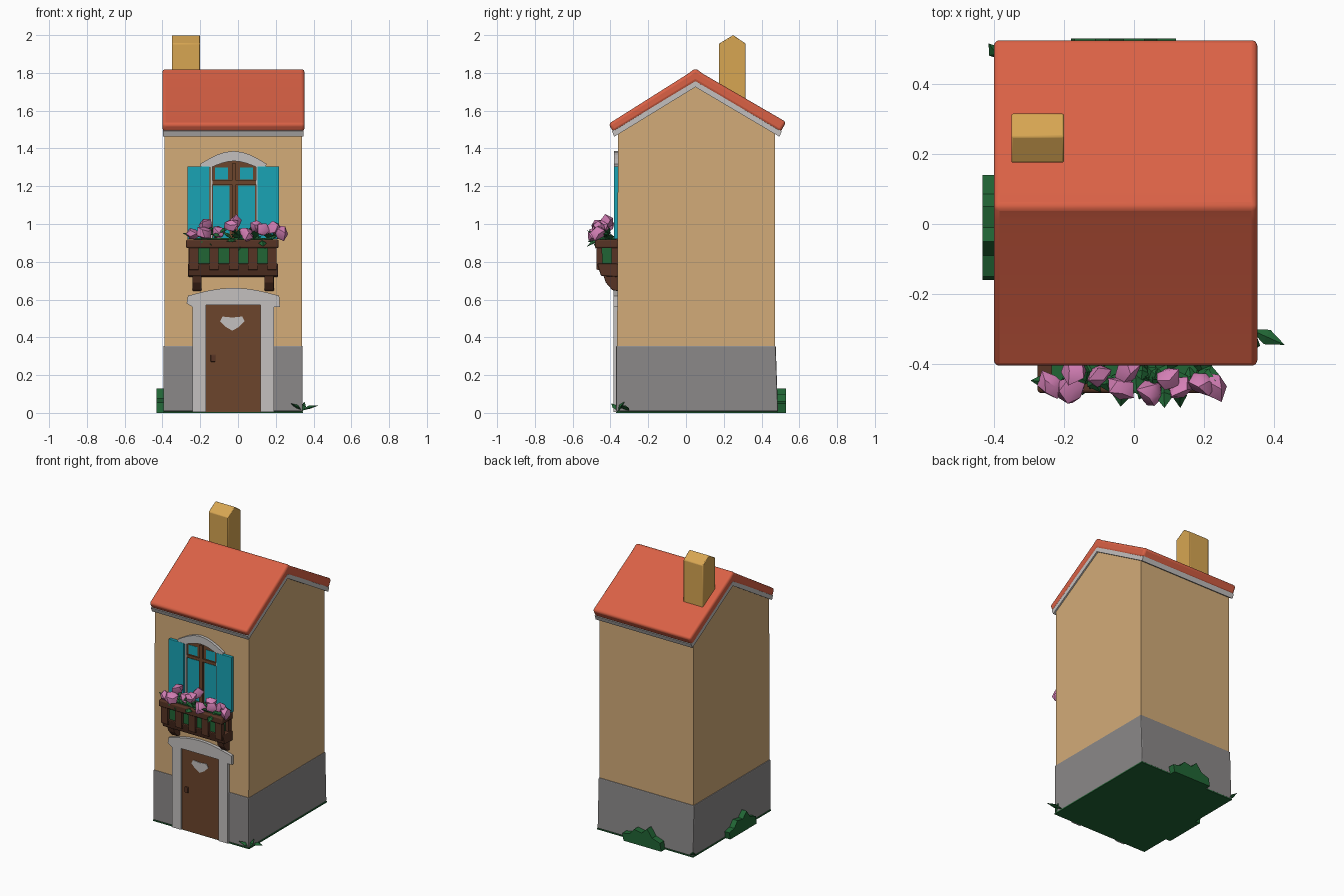
import bpy, bmesh, math, random
from mathutils import Vector, Matrix

if "Cube" in bpy.data.objects:
    bpy.data.objects.remove(bpy.data.objects["Cube"])

random.seed(4)


def mat(name, r, g, b):
    m = bpy.data.materials.new(name)
    m.diffuse_color = (r, g, b, 1)
    m.use_nodes = True
    m.node_tree.nodes["Principled BSDF"].inputs["Base Color"].default_value = m.diffuse_color
    return m


WALL = mat("tan plaster", 0.65, 0.41, 0.19)
ROOF = mat("red roof", 0.70, 0.12, 0.06)
STONE = mat("grey stone", 0.26, 0.25, 0.25)
PALE = mat("pale trim", 0.55, 0.53, 0.52)
TEAL = mat("teal", 0.01, 0.37, 0.46)
BROWN = mat("door brown", 0.15, 0.06, 0.025)
DARK = mat("dark wood", 0.095, 0.034, 0.018)
GREEN = mat("leaf green", 0.015, 0.13, 0.035)
PINK = mat("petal pink", 0.65, 0.21, 0.46)
OCHRE = mat("ochre chimney", 0.68, 0.38, 0.085)


def finish(name, bm, material, bevel=0, segments=2):
    bmesh.ops.recalc_face_normals(bm, faces=bm.faces)
    me = bpy.data.meshes.new(name)
    bm.to_mesh(me)
    bm.free()
    me.materials.append(material)
    ob = bpy.data.objects.new(name, me)
    bpy.context.collection.objects.link(ob)
    if bevel:
        mod = ob.modifiers.new("soft edges", "BEVEL")
        mod.width, mod.segments = bevel, segments
    return ob


def prism(name, pts, axis, a, b, material, bevel=0, segments=2):
    """Extrude a 2D profile along an axis from a to b."""
    put = {"x": lambda p, t: (t, p[0], p[1]),
           "y": lambda p, t: (p[0], t, p[1]),
           "z": lambda p, t: (p[0], p[1], t)}[axis]
    bm = bmesh.new()
    lo = [bm.verts.new(put(p, a)) for p in pts]
    hi = [bm.verts.new(put(p, b)) for p in pts]
    bm.faces.new(lo)
    bm.faces.new(hi)
    for i in range(len(pts)):
        j = (i + 1) % len(pts)
        bm.faces.new((lo[i], lo[j], hi[j], hi[i]))
    return finish(name, bm, material, bevel, segments)


def box(name, x0, x1, y0, y1, z0, z1, material, bevel=0):
    return prism(name, [(x0, z0), (x1, z0), (x1, z1), (x0, z1)], "y", y0, y1, material, bevel)


def arc(x0, x1, z, rise, n=8):
    """Shallow arch of points from x0 to x1."""
    return [(x0 + (x1 - x0) * i / n, z + rise * math.sin(math.pi * i / n)) for i in range(n + 1)]


# house body with gabled sides, stone plinth, grassy underside
prism("house_walls", [(-0.365, 0.3), (0.47, 0.3), (0.47, 1.48), (0.05, 1.735), (-0.36, 1.48)],
      "x", -0.388, 0.338, WALL)
prism("stone_plinth", [(-0.37, 0.008), (0.487, 0.008), (0.475, 0.355), (-0.37, 0.355)],
      "x", -0.395, 0.342, STONE, 0.006)
box("grass_base", -0.396, 0.344, -0.37, 0.487, 0, 0.008, GREEN)

# roof tiles over a pale lining
tiles = prism("roof", [(-0.385, 1.485), (-0.41, 1.53), (0.01, 1.795), (0.05, 1.825), (0.09, 1.795),
                       (0.53, 1.54), (0.50, 1.485), (0.05, 1.75)], "x", -0.40, 0.352, ROOF, 0.016, 3)
prism("roof_lining", [(-0.38, 1.462), (-0.392, 1.492), (0.05, 1.756), (0.507, 1.492), (0.495, 1.462),
                      (0.05, 1.725)], "x", -0.396, 0.348, PALE)

# chimney with a small ridged top
prism("chimney", [(0.175, 1.62), (0.315, 1.62), (0.315, 1.955), (0.25, 2.0), (0.175, 1.955)],
      "x", -0.35, -0.20, OCHRE, 0.005)

# door, surround, heart window and handle
box("door", -0.172, 0.122, -0.374, -0.36, 0.004, 0.575, BROWN)
surround = ([(-0.24, 0.004), (-0.24, 0.56), (-0.272, 0.58)] + arc(-0.265, 0.218, 0.62, 0.042)
            + [(0.222, 0.56), (0.19, 0.56), (0.19, 0.004), (0.12, 0.004), (0.12, 0.57),
               (-0.17, 0.57), (-0.17, 0.004)])
prism("door_surround", surround, "y", -0.385, -0.355, PALE)
heart = [(-0.03, 0.435), (0.005, 0.455), (0.035, 0.485), (0.022, 0.51), (-0.03, 0.505),
         (-0.082, 0.51), (-0.095, 0.485), (-0.065, 0.455)]
prism("door_heart", heart, "y", -0.378, -0.37, PALE)
box("door_handle", -0.145, -0.118, -0.384, -0.37, 0.27, 0.31, DARK, 0.005)

# arched window
prism("window_frame", [(-0.142, 0.9), (0.10, 0.9)] + arc(0.10, -0.142, 1.30, 0.035),
      "y", -0.366, -0.355, BROWN)
for x0, x1 in ((-0.132, -0.044), (0.0, 0.09)):
    box("lower_pane", x0, x1, -0.368, -0.36, 0.92, 1.205, TEAL)
    box("upper_pane", x0 + 0.01, x1 - 0.01, -0.368, -0.36, 1.235, 1.298, TEAL)
box("window_mullion", -0.033, -0.011, -0.374, -0.36, 0.9, 1.32, BROWN)
box("window_transom", -0.142, 0.10, -0.374, -0.36, 1.21, 1.23, BROWN)
for x in (-0.146, 0.094):
    box("window_jamb", x, x + 0.011, -0.376, -0.355, 0.92, 1.31, PALE)
prism("window_arch", arc(-0.20, 0.152, 1.318, 0.068) + [(0.145, 1.30)]
      + arc(0.10, -0.142, 1.30, 0.033) + [(-0.195, 1.30)], "y", -0.38, -0.352, PALE)

# open shutters
for x0, x1 in ((-0.268, -0.15), (0.102, 0.218)):
    box("shutter", x0, x1, -0.382, -0.36, 0.92, 1.305, TEAL, 0.003)

# wooden flower balcony: rails, slats, side posts, brackets
box("top_rail", -0.275, 0.215, -0.482, -0.36, 0.872, 0.918, DARK, 0.008)
prism("bottom_rail", [(-0.47, 0.79), (-0.362, 0.79), (-0.362, 0.72), (-0.45, 0.725)],
      "x", -0.265, 0.213, DARK, 0.006)
for x in (-0.235, -0.127, -0.023, 0.078, 0.18):
    prism("balcony_slat", [(-0.475, 0.89), (-0.445, 0.89), (-0.44, 0.75), (-0.475, 0.76)],
          "x", x - 0.025, x + 0.025, DARK)
for x in (-0.262, 0.175):
    box("side_slat", x, x + 0.03, -0.395, -0.362, 0.76, 0.89, DARK)
for x in (-0.217, 0.165):
    prism("bracket", [(-0.44, 0.735), (-0.362, 0.735), (-0.362, 0.645), (-0.39, 0.65), (-0.425, 0.69)],
          "x", x - 0.025, x + 0.025, DARK, 0.005)
box("planter_filling", -0.235, 0.18, -0.455, -0.37, 0.77, 0.925, GREEN)


def add_leaf(bm, base, tip, width):
    """Thin pointed leaf with a raised middle."""
    base, tip = Vector(base), Vector(tip)
    d = tip - base
    side = d.cross(Vector((0, 0, 1)))
    side = (side.normalized() if side.length > 1e-4 else Vector((1, 0, 0))) * width / 2
    up = side.cross(d).normalized()
    m = base.lerp(tip, 0.5)
    v = [bm.verts.new(p) for p in (base, m + side, tip, m - side, m + up * 0.016, m - up * 0.003)]
    for c in (v[4], v[5]):
        for i in range(4):
            bm.faces.new((v[i], v[(i + 1) % 4], c))


# flower heads and foliage in the planter
petals = bmesh.new()
foliage = bmesh.new()
heads = [(-0.24, -0.46, 0.945), (-0.18, -0.475, 0.955), (-0.17, -0.42, 0.99), (-0.10, -0.43, 0.955),
         (-0.035, -0.47, 0.99), (-0.02, -0.42, 1.005), (0.045, -0.485, 0.95), (0.09, -0.44, 0.985),
         (0.13, -0.465, 0.965), (0.19, -0.455, 0.98), (0.225, -0.465, 0.95)]
for h in heads:
    turn = Matrix.Rotation(random.uniform(0, 6), 4, (0.4, 0.3, 1))
    new = bmesh.ops.create_icosphere(petals, subdivisions=1, radius=1)["verts"]
    for v in new:
        r = random.uniform(0.027, 0.05)
        p = turn @ v.co
        v.co = Vector(h) + Vector((p.x * r, p.y * r, p.z * r))
finish("pink_flowers", petals, PINK)
for i in range(46):
    x = -0.235 + 0.43 * random.random()
    a = random.uniform(-0.2, math.pi + 0.2)
    base = (x, random.uniform(-0.46, -0.40), random.uniform(0.91, 0.95))
    reach = random.uniform(0.045, 0.075)
    tip = (max(-0.295, min(0.255, x + math.cos(a) * reach)),
           max(-0.525, min(-0.385, base[1] - math.sin(a) * reach)),
           base[2] + random.uniform(-0.07, 0.06))
    add_leaf(foliage, base, tip, random.uniform(0.035, 0.055))
finish("flower_foliage", foliage, GREEN)

# ivy tufts standing against the left and back walls
tuft = [(-0.16, 0), (0.13, 0), (0.14, 0.05), (0.085, 0.06), (0.05, 0.10), (-0.01, 0.09),
        (-0.05, 0.13), (-0.09, 0.075), (-0.15, 0.055)]
prism("left_tuft", tuft, "x", -0.432, -0.385, GREEN)
prism("back_tuft", [(p[0] - 0.02, p[1]) for p in tuft], "y", 0.48, 0.53, GREEN)

# small leaves at the corners
corner = bmesh.new()
for base, tip, w in (((0.33, -0.30, 0.01), (0.43, -0.345, 0.04), 0.045),
                     ((0.345, -0.35, 0.005), (0.28, -0.395, 0.05), 0.04),
                     ((0.34, -0.36, 0.005), (0.352, -0.325, 0.06), 0.03),
                     ((-0.38, 0.47, 0.005), (-0.415, 0.515, 0.045), 0.04)):
    add_leaf(corner, base, tip, w)
finish("corner_leaves", corner, GREEN)

# smooth shading on softened parts
bpy.ops.object.select_all(action="DESELECT")
for ob in bpy.data.objects:
    if ob.name.startswith(("roof", "chimney", "pink", "top_rail")):
        ob.select_set(True)
        bpy.context.view_layer.objects.active = ob
bpy.ops.object.shade_smooth_by_angle(angle=math.radians(40))
